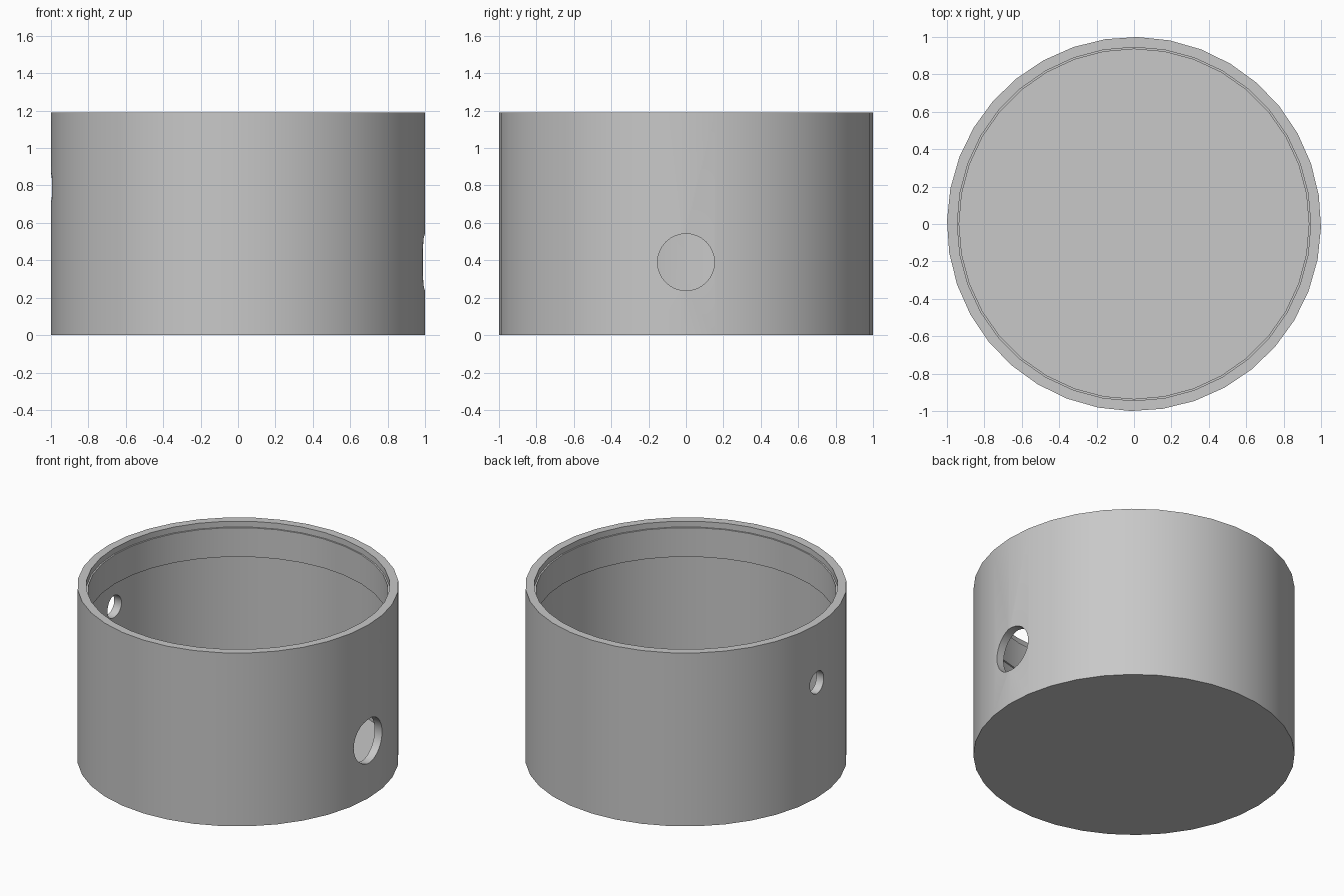
import bpy
import bmesh
from math import cos, sin, tau, pi, radians

SIDES = 36
HEIGHT = 1.19
BORE, RIB = 0.945, 0.935      # inner wall and raised inner rib

old = bpy.data.objects.get("Cube")
if old:
    bpy.data.objects.remove(old, do_unlink=True)

grey = bpy.data.materials.new("plain grey")
grey.use_nodes = True
colour = (0.58, 0.58, 0.58, 1)
grey.diffuse_color = colour
grey.node_tree.nodes["Principled BSDF"].inputs["Base Color"].default_value = colour


def lathe(name, profile):
    """Spin (radius, height, twist) points into a closed solid."""
    bm = bmesh.new()
    rings = []
    for radius, z, twist in profile:
        angles = [tau * i / SIDES + radians(twist) for i in range(SIDES)]
        rings.append([bm.verts.new((radius * cos(a), radius * sin(a), z)) for a in angles])
    for low, high in zip(rings, rings[1:]):
        for i in range(SIDES):
            j = (i + 1) % SIDES
            bm.faces.new((low[i], low[j], high[j], high[i]))
    bm.faces.new(rings[0][::-1])
    bm.faces.new(rings[-1])
    bmesh.ops.recalc_face_normals(bm, faces=bm.faces)
    mesh = bpy.data.meshes.new(name)
    bm.to_mesh(mesh)
    bm.free()
    obj = bpy.data.objects.new(name, mesh)
    bpy.context.collection.objects.link(obj)
    mesh.materials.append(grey)
    return obj


def drill(obj, x, z, radius):
    """Cut a round hole through the wall along x."""
    bpy.ops.mesh.primitive_cylinder_add(vertices=32, radius=radius, depth=0.4,
                                        location=(x, 0, z), rotation=(0, pi / 2, 0))
    cutter = bpy.context.object
    cutter.name = "hole_cutter"
    cutter.hide_render = True
    cutter.data.materials.append(grey)
    mod = obj.modifiers.new("hole", 'BOOLEAN')
    mod.operation = 'DIFFERENCE'
    mod.solver = 'EXACT'
    mod.object = cutter
    select(obj)
    bpy.ops.object.modifier_apply(modifier=mod.name)
    bpy.data.objects.remove(cutter, do_unlink=True)


def select(obj):
    bpy.ops.object.select_all(action='DESELECT')
    obj.select_set(True)
    bpy.context.view_layer.objects.active = obj


# Round open cup: outer wall, rim, inner rib, bore and floor
cup = lathe("round_cup", [
    (1, 0, -1), (1, HEIGHT, -1),
    (BORE, HEIGHT, 0), (BORE, 1.15, 0),
    (RIB, 1.15, 0), (RIB, 0.95, 0),
    (BORE, 0.95, 0), (BORE, 0.05, 0),
])

# Large low hole on one side, small high hole opposite
drill(cup, 1, 0.39, 0.152)
drill(cup, -1, 0.79, 0.076)

select(cup)
bpy.ops.object.shade_smooth_by_angle(angle=radians(30))
